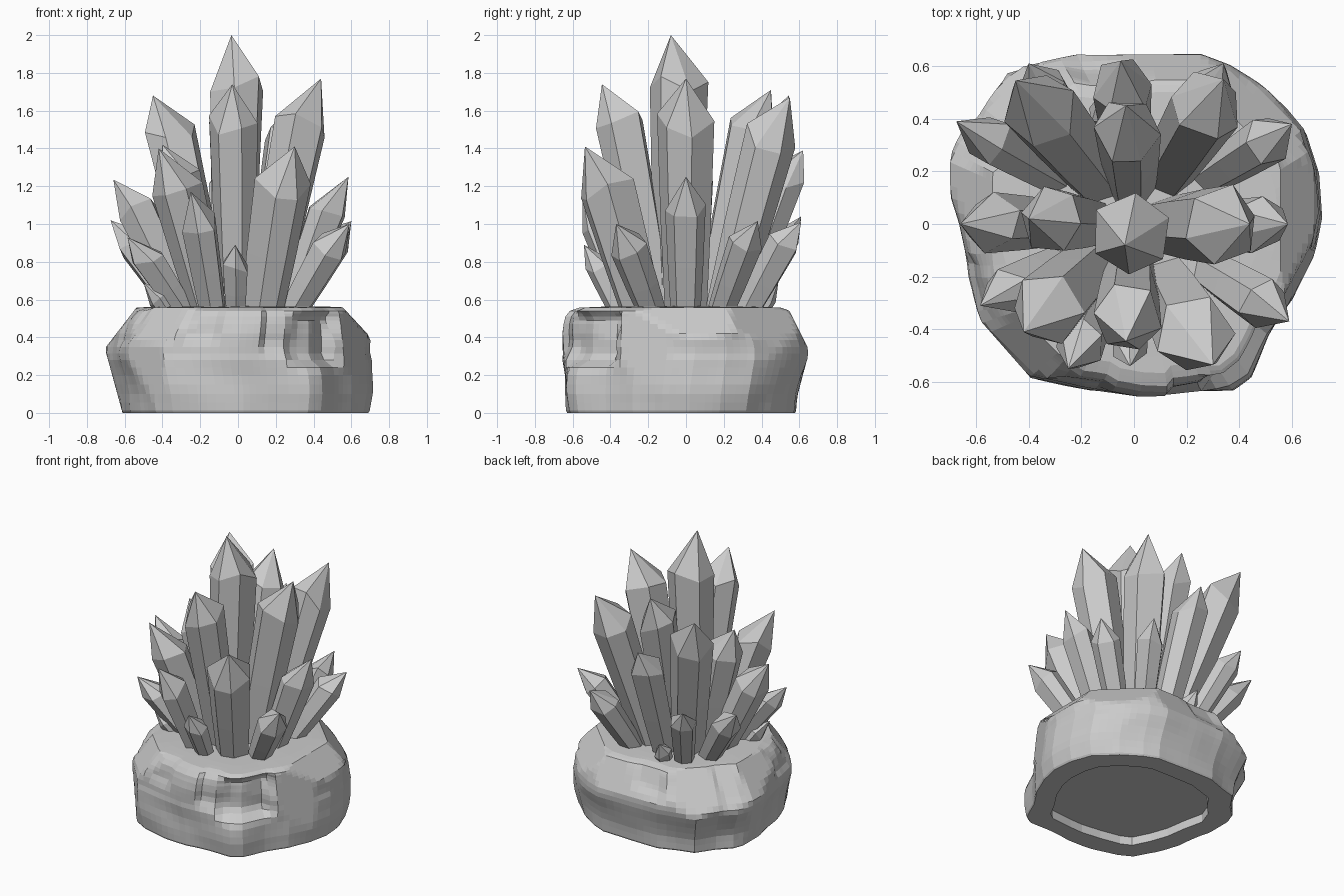
import bpy, bmesh, math, random
from mathutils import Vector, Matrix, noise

if "Cube" in bpy.data.objects:
    bpy.data.objects.remove(bpy.data.objects["Cube"])

random.seed(7)


def finish(bm, name):
    bmesh.ops.recalc_face_normals(bm, faces=bm.faces[:])
    me = bpy.data.meshes.new(name)
    bm.to_mesh(me)
    bm.free()
    ob = bpy.data.objects.new(name, me)
    bpy.context.collection.objects.link(ob)
    return ob


def bridge(bm, a, b):
    n = len(a)
    for i in range(n):
        bm.faces.new((a[i], a[(i + 1) % n], b[(i + 1) % n], b[i]))


def fan(bm, ring, tip):
    n = len(ring)
    for i in range(n):
        bm.faces.new((ring[i], ring[(i + 1) % n], tip))


# Rock base: plan outline lofted through a rounded side profile
outline = [(.0, -.645), (.14, -.64), (.36, -.62), (.43, -.57), (.51, -.42), (.61, -.27),
           (.68, -.1), (.705, .05), (.69, .22), (.64, .37), (.5, .51), (.36, .6), (.25, .645),
           (0, .65), (-.22, .65), (-.48, .57), (-.57, .44), (-.66, .35), (-.715, .2),
           (-.67, 0), (-.64, -.2), (-.58, -.37), (-.5, -.53), (-.4, -.58), (-.2, -.62)]
profile = [(0, .93), (.012, .94), (.1, .955), (.2, .975), (.28, 1), (.35, 1), (.42, .99),
           (.47, .97), (.51, .945), (.54, .9), (.557, .82), (.562, .65), (.565, .4)]
# Chips in the rock: angle, height, half angle, half height, depth
chips = [(-50, .40, 15, .15, .14), (-71, .52, 7, .2, .05), (-108, .5, 9, .13, .04),
         (-158, .5, 12, .12, .03), (100, .54, 12, .16, .04), (150, .5, 8, .2, .03)]
# Broad flat facets: plane normal and distance
facets = [((.73, 0, .68), .785), ((-.79, 0, .61), .765), ((0, .89, .45), .73),
          ((0, .974, -.227), .565), ((-.965, 0, -.264), .59), ((.54, .54, .64), .78),
          ((-.54, .54, .64), .76), ((-.58, -.58, .57), .77), ((.9, -.42, .1), .68),
          ((-.75, -.66, 0), .68), ((-.8, .58, -.2), .67), ((.65, .75, -.1), .68)]


def step(v):
    v = min(max(v, 0), 1)
    return v * v * (3 - 2 * v)


def chip_depth(x, y, z):
    # a slow wobble keeps the chip outlines irregular
    a = math.degrees(math.atan2(y, x)) + 6 * noise.noise(Vector((x, y, z * 4)))
    z += .05 * noise.noise(Vector((x * 2.5 + 5, y * 2.5, 0)))
    total = 0
    for ca, cz, wa, hz, d in chips:
        u = abs((a - ca + 180) % 360 - 180) / wa
        v = abs(z - cz) / hz
        total += d * step((1.15 - u) / .4) * step((1.15 - v) / .5)
    return total


plan = []
for i, p in enumerate(outline):
    q = outline[(i + 1) % len(outline)]
    plan += [Vector(p).lerp(Vector(q), t / 4) for t in range(4)]

# twice as many levels as the profile lists
levels = []
for (z0, s0), (z1, s1) in zip(profile, profile[1:]):
    levels += [(z0, s0), ((z0 + z1) / 2, (s0 + s1) / 2)]
levels.append(profile[-1])

bm = bmesh.new()
rings = []
for z, s in levels:
    shift = .03 * min(abs(z - .33) / .22, 1)
    ring = []
    for p in plan:
        k = s
        if s > .75:
            k += .03 * noise.noise(Vector((p.x * 3, p.y * 3, z * 4)))
        v = Vector((p.x * k + shift, p.y * k - shift, z))
        for n, d in facets:
            reach = n[0] * v.x + n[1] * v.y
            if reach + n[2] * z > d:
                f = (d - n[2] * z) / reach
                v.x, v.y = v.x * f, v.y * f
        if s > .75 and z > 0:
            f = 1 - chip_depth(p.x, p.y, z)
            v.x, v.y = v.x * f, v.y * f
        ring.append(bm.verts.new(v))
    rings.append(ring)
for a, b in zip(rings, rings[1:]):
    bridge(bm, a, b)
fan(bm, rings[-1], bm.verts.new((.03, -.03, .566)))
# Shallow recess in the underside
rim = [bm.verts.new((p.x * .72 + .03, p.y * .72 - .03, 0)) for p in plan]
floor = [bm.verts.new((v.co.x, v.co.y, .06)) for v in rim]
bridge(bm, rings[0], rim)
bridge(bm, rim, floor)
fan(bm, floor, bm.verts.new((.03, -.03, .06)))
rock = finish(bm, "rock_base")

# Crystals: tip x, y, z, radius, base spread as a fraction of the tip offset
crystals = [
    # tall inner ring
    (.44, 0, 1.77, .15, .28), (-.03, -.445, 1.74, .13, .33), (-.03, .45, 1.71, .13, .3),
    (-.45, .545, 1.68, .145, .3), (.34, .55, 1.67, .14, .35), (.30, -.535, 1.41, .15, .42),
    (-.42, -.41, 1.40, .135, .35), (-.40, .02, 1.42, .125, .38),
    # middle ring
    (-.05, .62, 1.39, .11, .42), (-.66, .0, 1.235, .115, .4), (.585, 0, 1.25, .11, .45),
    (-.25, -.55, 1.17, .105, .5),
    # short outer ring
    (-.675, .39, 1.02, .095, .42), (.60, .38, 1.015, .095, .45), (.59, -.37, 1.0, .1, .45),
    (-.585, -.31, .93, .09, .45), (.34, .61, 1.01, .09, .5), (-.40, .61, 1.04, .085, .5),
    (-.015, -.54, .89, .075, .62),
    # small shards
    (-.13, .49, .70, .06, .75), (-.5, -.24, .69, .06, .7)]


def crystal(name, tip, r, base, lean=.4, spin=None, sides=6):
    # the point leans outward from the shaft axis
    aim = tip - Vector((tip.x, tip.y, 0)).normalized() * lean * r
    axis = (aim - base).normalized()
    length = (aim - base).length
    frame = Matrix.Translation(base) @ axis.to_track_quat('Z', 'Y').to_matrix().to_4x4()
    point = min(1.6 * r, .5 * length)
    if spin is None:
        spin = random.uniform(0, math.tau)
    shape = [(spin + math.tau * (i + random.uniform(-.14, .14)) / sides,
              r * random.uniform(.94, 1.08)) for i in range(sides)]
    bm = bmesh.new()
    loops = []
    # foot, waist and shoulder sections
    for h, s, jit in ((0, .72, 0), (.5 * (length - point), .88, 0), (length - point, 1, .38)):
        loops.append([bm.verts.new(frame @ Vector((
            s * q * math.cos(a), s * q * math.sin(a),
            h + jit * r * random.uniform(-1, 1)))) for a, q in shape])
    bm.faces.new(loops[0])
    bridge(bm, loops[0], loops[1])
    bridge(bm, loops[1], loops[2])
    fan(bm, loops[2], bm.verts.new(tip))
    return finish(bm, name)


crystal("main_crystal", Vector((-.035, -.08, 2)), .16, Vector((-.035, -.05, .5)),
        lean=.35, spin=math.radians(15))
for i, (x, y, z, r, k) in enumerate(crystals):
    crystal("crystal_%02d" % (i + 1), Vector((x, y, z)), r, Vector((x * k, y * k, .5)))
